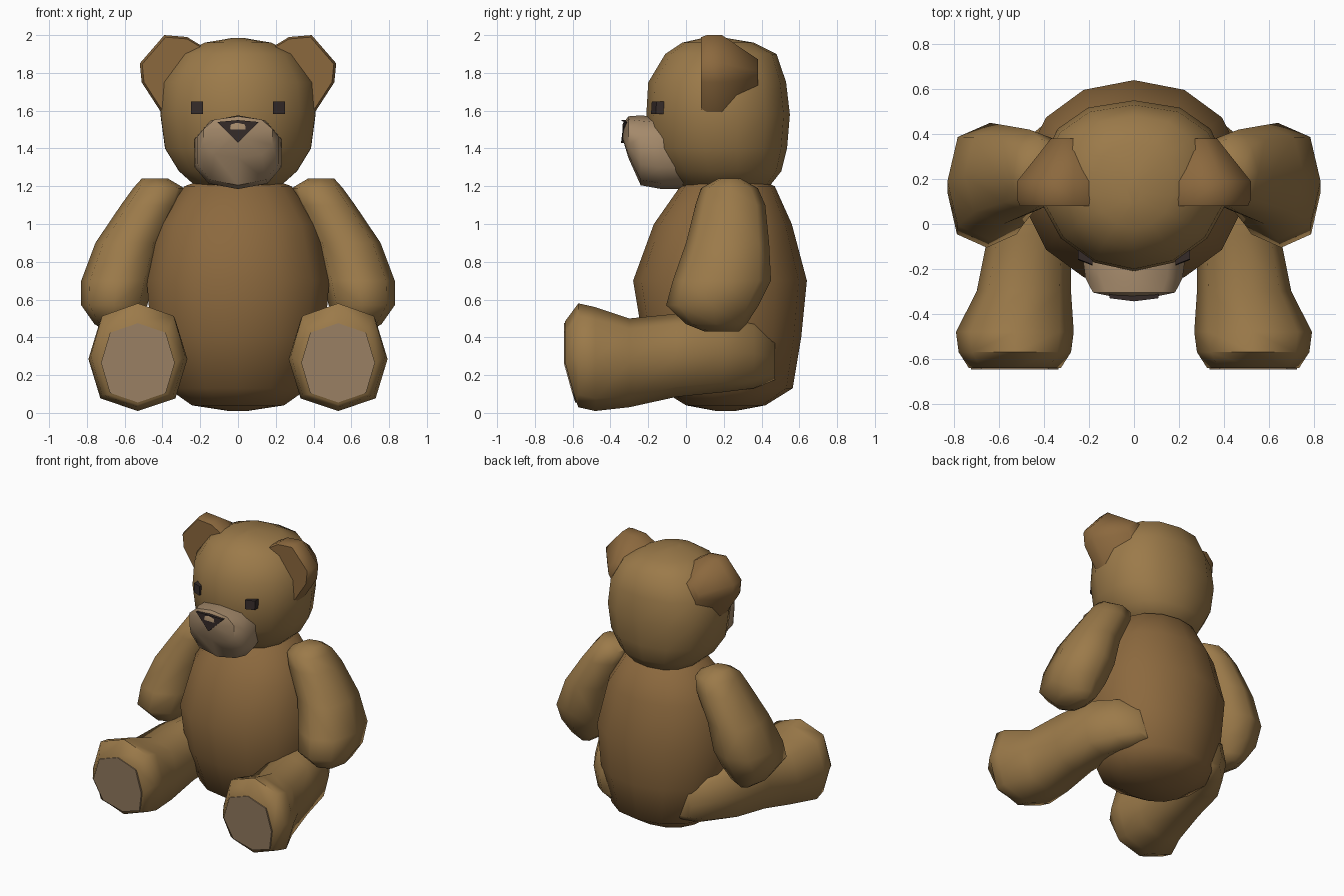
import bpy, bmesh
from math import sin, cos, pi, radians


def material(name, rgb):
    m = bpy.data.materials.new(name)
    m.diffuse_color = (*rgb, 1)
    return m


BROWN = material("brown_fur", (0.26, 0.14, 0.048))
TAN = material("tan_fur", (0.33, 0.195, 0.068))
PALE = material("pale_fur", (0.37, 0.25, 0.145))
DARK = material("dark", (0.035, 0.024, 0.022))


def skin(name, loops, mat, mirror=False, angle=50):
    """Bridge equal-length point loops and cap both ends."""
    bm = bmesh.new()
    rings = [[bm.verts.new(p) for p in loop] for loop in loops]
    n = len(rings[0])
    for a, b in zip(rings, rings[1:]):
        for i in range(n):
            j = (i + 1) % n
            bm.faces.new((a[i], a[j], b[j], b[i]))
    bm.faces.new(rings[0])
    bm.faces.new(rings[-1])
    bmesh.ops.recalc_face_normals(bm, faces=bm.faces)
    me = bpy.data.meshes.new(name)
    bm.to_mesh(me)
    bm.free()
    me.materials.append(mat)
    ob = bpy.data.objects.new(name, me)
    bpy.context.collection.objects.link(ob)
    bpy.ops.object.select_all(action='DESELECT')
    ob.select_set(True)
    bpy.context.view_layer.objects.active = ob
    bpy.ops.object.shade_smooth_by_angle(angle=radians(angle))
    if mirror:
        ob.modifiers.new("Mirror", 'MIRROR')
    return ob


def ring(axis, h, cu, cv, ru, rv, n, p, p_low):
    """Squared ellipse across the z or y axis; p_low shapes its lower-v half."""
    pts = []
    for i in range(n):
        a = 2 * pi * i / n + pi / 2
        c, s = cos(a), sin(a)
        e = p if s > 0 else p_low
        u = cu + ru * abs(c) ** e * (1 if c > 0 else -1)
        v = cv + rv * abs(s) ** e * (1 if s > 0 else -1)
        pts.append((u, v, h) if axis == 'z' else (u, h, v))
    return pts


def loft(name, axis, rows, n, mat, p=0.9, p_low=None, **kw):
    loops = [ring(axis, *r, n, p, p_low or p) for r in rows]
    return skin(name, loops, mat, **kw)


# Body: rows are height, centre x, centre y, radius x, radius y
loft("body", 'z', [
    (0.01, 0, 0.21, 0.05, 0.05), (0.04, 0, 0.21, 0.25, 0.21),
    (0.13, 0, 0.21, 0.38, 0.355), (0.40, 0, 0.19, 0.47, 0.42),
    (0.70, 0, 0.18, 0.495, 0.46), (1.00, 0, 0.195, 0.425, 0.365),
    (1.20, 0, 0.22, 0.29, 0.25), (1.25, 0, 0.21, 0.15, 0.15)], 14, BROWN, p=0.95)

# Head
loft("head", 'z', [
    (1.18, 0, 0.20, 0.15, 0.18), (1.21, 0, 0.20, 0.24, 0.25),
    (1.28, 0, 0.19, 0.32, 0.315), (1.40, 0, 0.17, 0.395, 0.365),
    (1.58, 0, 0.17, 0.42, 0.38), (1.75, 0, 0.165, 0.405, 0.365),
    (1.90, 0, 0.185, 0.31, 0.295), (1.96, 0, 0.17, 0.18, 0.19),
    (1.985, 0, 0.15, 0.03, 0.06)], 14, TAN, p=0.86, p_low=1.03)

# Arms
loft("arm", 'z', [
    (1.24, 0.44, 0.23, 0.07, 0.06), (1.19, 0.42, 0.23, 0.135, 0.15),
    (1.10, 0.465, 0.235, 0.155, 0.185), (0.90, 0.58, 0.22, 0.175, 0.22),
    (0.70, 0.64, 0.19, 0.19, 0.26), (0.57, 0.655, 0.14, 0.175, 0.245),
    (0.47, 0.65, 0.16, 0.11, 0.16), (0.43, 0.645, 0.19, 0.05, 0.09)],
    8, TAN, p=0.8, mirror=True, angle=60)

# Legs: rows are y, centre x, centre z, radius x, radius z
foot = [
    (-0.64, 0.53, 0.265, 0.205, 0.22), (-0.57, 0.53, 0.305, 0.25, 0.275),
    (-0.48, 0.53, 0.285, 0.262, 0.275), (-0.30, 0.49, 0.265, 0.21, 0.235),
    (-0.05, 0.465, 0.305, 0.185, 0.22), (0.20, 0.43, 0.32, 0.17, 0.21),
    (0.36, 0.36, 0.315, 0.14, 0.185), (0.47, 0.29, 0.285, 0.08, 0.11)]
pad = [(-0.647, 0.53, 0.265, 0.195, 0.21), (-0.625, 0.53, 0.265, 0.195, 0.21)]


def lean(loop):
    """Let the lower sole recede toward the heel."""
    return [(x, y + 0.33 * max(0, 0.24 - z), z) for x, y, z in loop]


leg = [ring('y', *r, 8, 0.8, 0.8) for r in foot]
leg[0] = lean(leg[0])
skin("leg", leg, TAN, mirror=True, angle=60)
skin("sole_pad", [lean(ring('y', *r, 8, 0.8, 0.8)) for r in pad], PALE, mirror=True)

# Muzzle
loft("muzzle", 'y', [
    (-0.335, 0, 1.49, 0.04, 0.04), (-0.305, 0, 1.46, 0.19, 0.11),
    (-0.24, 0, 1.39, 0.225, 0.185), (-0.13, 0, 1.375, 0.24, 0.19),
    (0.02, 0, 1.37, 0.18, 0.185)], 10, PALE, p=0.8)

# Ears: rounded outline, thick rim, tapering back into the head
outline = [(0.17, 1.93), (0.27, 1.99), (0.39, 2.0), (0.52, 1.85),
           (0.51, 1.75), (0.40, 1.58), (0.25, 1.68)]


def ear_loop(y, s):
    return [(0.26 + (x - 0.26) * s, y, 1.78 + (z - 1.78) * s) for x, z in outline]


skin("ear", [ear_loop(0.08, 0.95), ear_loop(0.11, 1), ear_loop(0.19, 1), ear_loop(0.38, 0.42)],
     BROWN, mirror=True, angle=60)

# Nose: folded triangular plate
tri = [(-0.11, -0.33, 1.54), (0, -0.344, 1.55), (0.11, -0.33, 1.54), (0, -0.344, 1.43)]
skin("nose", [tri, [(x, y + 0.04, z) for x, y, z in tri]], DARK, angle=20)

# Eyes: small square tabs set into the head
eye = [(0.185, -0.185, 1.583), (0.248, -0.16, 1.583), (0.248, -0.156, 1.648), (0.185, -0.181, 1.648)]
skin("eye", [eye, [(x, y + 0.05, z) for x, y, z in eye]], DARK, mirror=True, angle=20)
